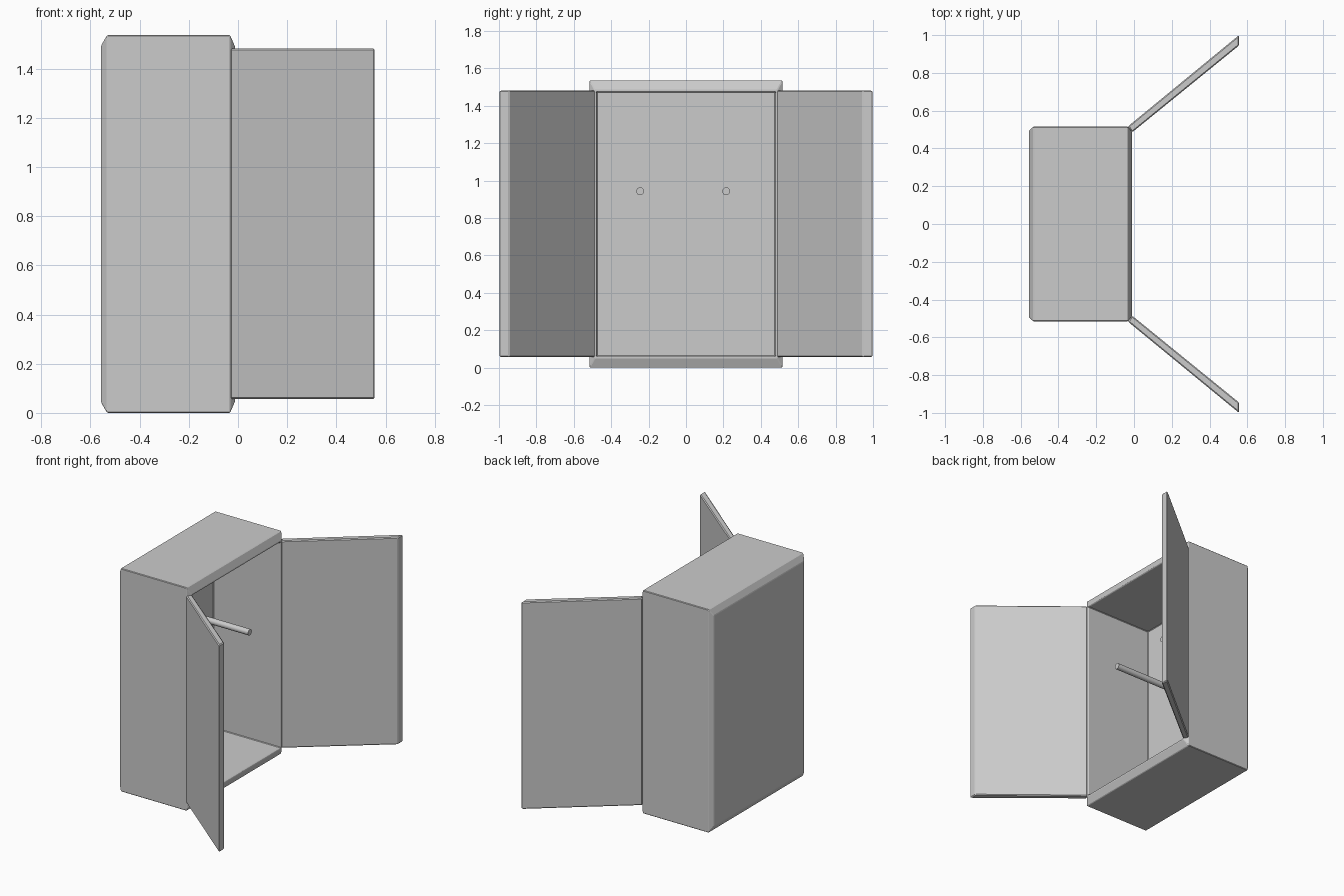
import bpy, bmesh

if "Cube" in bpy.data.objects:
    bpy.data.objects.remove(bpy.data.objects["Cube"])

MID = 0.768  # mid height of the cabinet


def finish(name, bm, bevel):
    bmesh.ops.recalc_face_normals(bm, faces=bm.faces)
    mesh = bpy.data.meshes.new(name)
    bm.to_mesh(mesh)
    bm.free()
    ob = bpy.data.objects.new(name, mesh)
    bpy.context.collection.objects.link(ob)
    mod = ob.modifiers.new("soft_edges", 'BEVEL')
    mod.width = bevel
    mod.segments = 1
    mod.limit_method = 'ANGLE'
    return ob


def loft(name, loops, bevel):
    """Bridge closed loops of equal length and cap both ends."""
    bm = bmesh.new()
    rings = [[bm.verts.new(p) for p in loop] for loop in loops]
    for a, b in zip(rings, rings[1:]):
        n = len(a)
        for i in range(n):
            j = (i + 1) % n
            bm.faces.new((a[i], a[j], b[j], b[i]))
    bm.faces.new(rings[0])
    bm.faces.new(rings[-1])
    return finish(name, bm, bevel)


def rect(x, hy, hz):
    return [(x, sy * hy, MID + sz * hz)
            for sy, sz in ((-1, -1), (1, -1), (1, 1), (-1, 1))]


# Cabinet: chamfered back, tapered front rim, hollow interior
loft("cabinet_shell", [
    rect(-0.557, 0.492, 0.725),
    rect(-0.532, 0.516, 0.768),
    rect(-0.032, 0.516, 0.768),
    rect(-0.01, 0.487, 0.716),
    rect(-0.014, 0.477, 0.706),
    rect(-0.52, 0.477, 0.706),
], 0.004)

# Splayed doors with ends cut parallel to the cabinet front
profile = [(-0.032, 0.517), (-0.01, 0.485), (0.556, 0.945), (0.556, 1.0)]
for side, label in ((-1, "front"), (1, "back")):
    loft(label + "_door",
         [[(x, side * y, z) for x, y in profile] for z in (0.056, 1.482)],
         0.006)

# Hanging pegs on the inner back wall
for i, y in enumerate((-0.245, 0.215)):
    bpy.ops.mesh.primitive_cylinder_add(
        vertices=16, radius=0.021, depth=0.47,
        location=(-0.295, y, 0.943), rotation=(0, 1.570796, 0))
    peg = bpy.context.object
    peg.name = "peg_%d" % (i + 1)
    bpy.ops.object.shade_smooth_by_angle()
